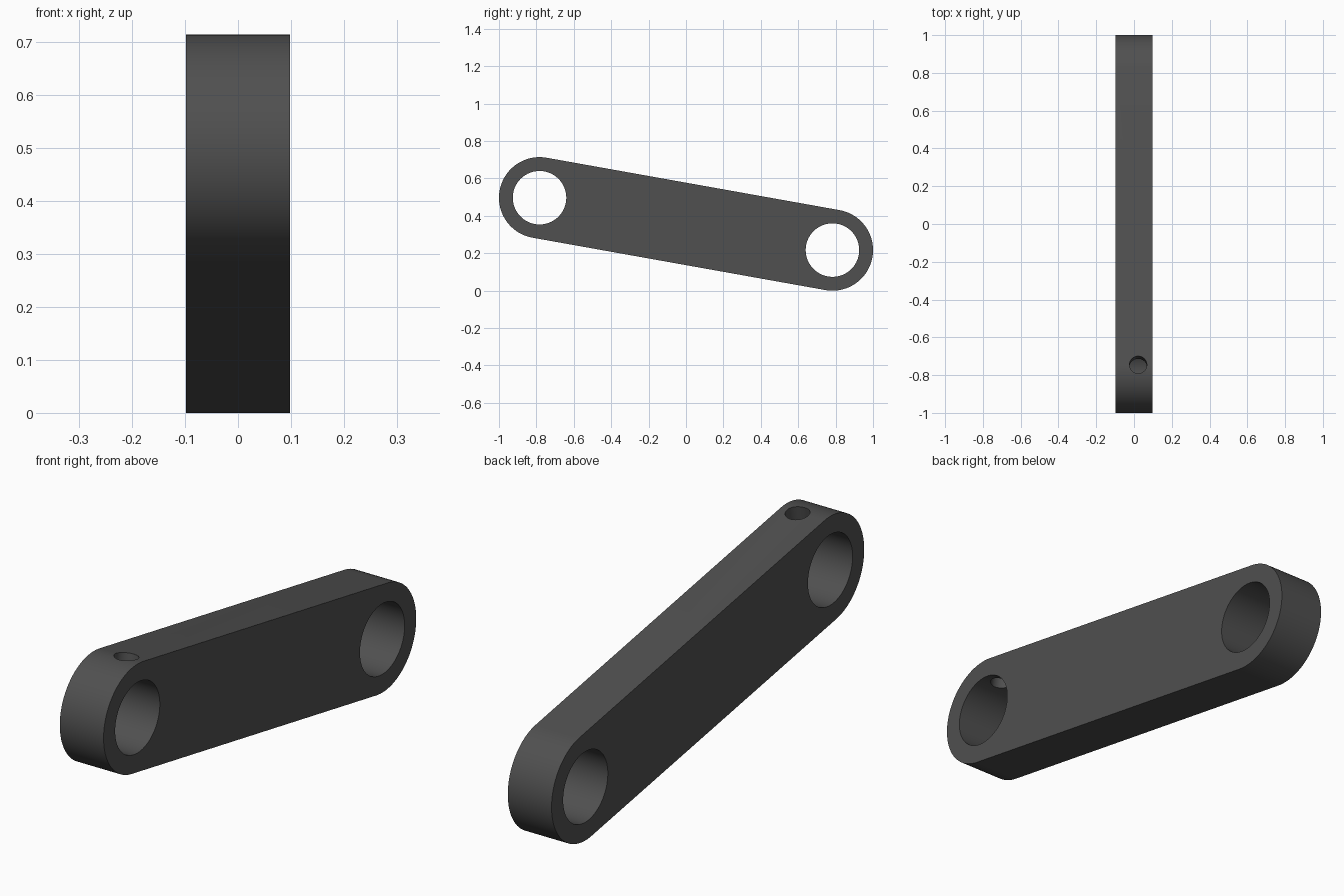
import bpy, bmesh, math
from mathutils import Vector

if "Cube" in bpy.data.objects:
    bpy.data.objects.remove(bpy.data.objects["Cube"])

HALF_W = 0.098           # half thickness along x
R_OUT, R_BORE, R_PIN = 0.217, 0.143, 0.046
ENDS = [Vector((0, -0.783, 0.497)), Vector((0, 0.783, 0.217))]
SEG = 48

axis = (ENDS[1] - ENDS[0]).normalized()
normal = Vector((0, -axis.z, axis.y))     # upward, square to the bar

grey = bpy.data.materials.new("dark grey")
grey.diffuse_color = (0.08, 0.08, 0.08, 1)
grey.use_nodes = True
grey.node_tree.nodes["Principled BSDF"].inputs["Base Color"].default_value = grey.diffuse_color


def cutter(name, centre, direction, radius, depth, verts):
    bpy.ops.mesh.primitive_cylinder_add(vertices=verts, radius=radius, depth=depth, location=centre)
    ob = bpy.context.object
    ob.name = name
    ob.rotation_euler = direction.to_track_quat('Z', 'Y').to_euler()
    ob.hide_render = True
    return ob


# Bar with rounded ends: a half circle about each end, extruded along x
bm = bmesh.new()
outline = []
for centre, out in zip(ENDS, (-axis, axis)):
    side = Vector((0, -out.z, out.y))
    for i in range(SEG + 1):
        a = -math.pi / 2 + math.pi * i / SEG
        p = centre + R_OUT * (out * math.cos(a) + side * math.sin(a))
        outline.append(bm.verts.new((-HALF_W, p.y, p.z)))
face = bm.faces.new(outline)
ext = bmesh.ops.extrude_face_region(bm, geom=[face])
bmesh.ops.translate(bm, vec=(2 * HALF_W, 0, 0),
                    verts=[v for v in ext["geom"] if isinstance(v, bmesh.types.BMVert)])
bmesh.ops.recalc_face_normals(bm, faces=bm.faces)
mesh = bpy.data.meshes.new("link_bar")
bm.to_mesh(mesh)
bm.free()
bar = bpy.data.objects.new("link_bar", mesh)
bpy.context.collection.objects.link(bar)
mesh.materials.append(grey)

# Two bores through the thickness, and a small pin hole down into the front bore
cutters = [cutter("bore_cutter", c, Vector((1, 0, 0)), R_BORE, 1, 96) for c in ENDS]
pin_centre = ENDS[0] + normal * 0.2 + Vector((0.022, 0, 0))
cutters.append(cutter("pin_hole_cutter", pin_centre, normal, R_PIN, 0.3, 40))

bpy.ops.object.select_all(action='DESELECT')
bpy.context.view_layer.objects.active = bar
bar.select_set(True)
for c in cutters:
    mod = bar.modifiers.new(c.name, 'BOOLEAN')
    mod.operation, mod.solver, mod.object = 'DIFFERENCE', 'EXACT', c
    bpy.ops.object.modifier_apply(modifier=mod.name)
for c in cutters:
    bpy.data.objects.remove(c)

bpy.ops.object.shade_smooth_by_angle(angle=math.radians(30))
